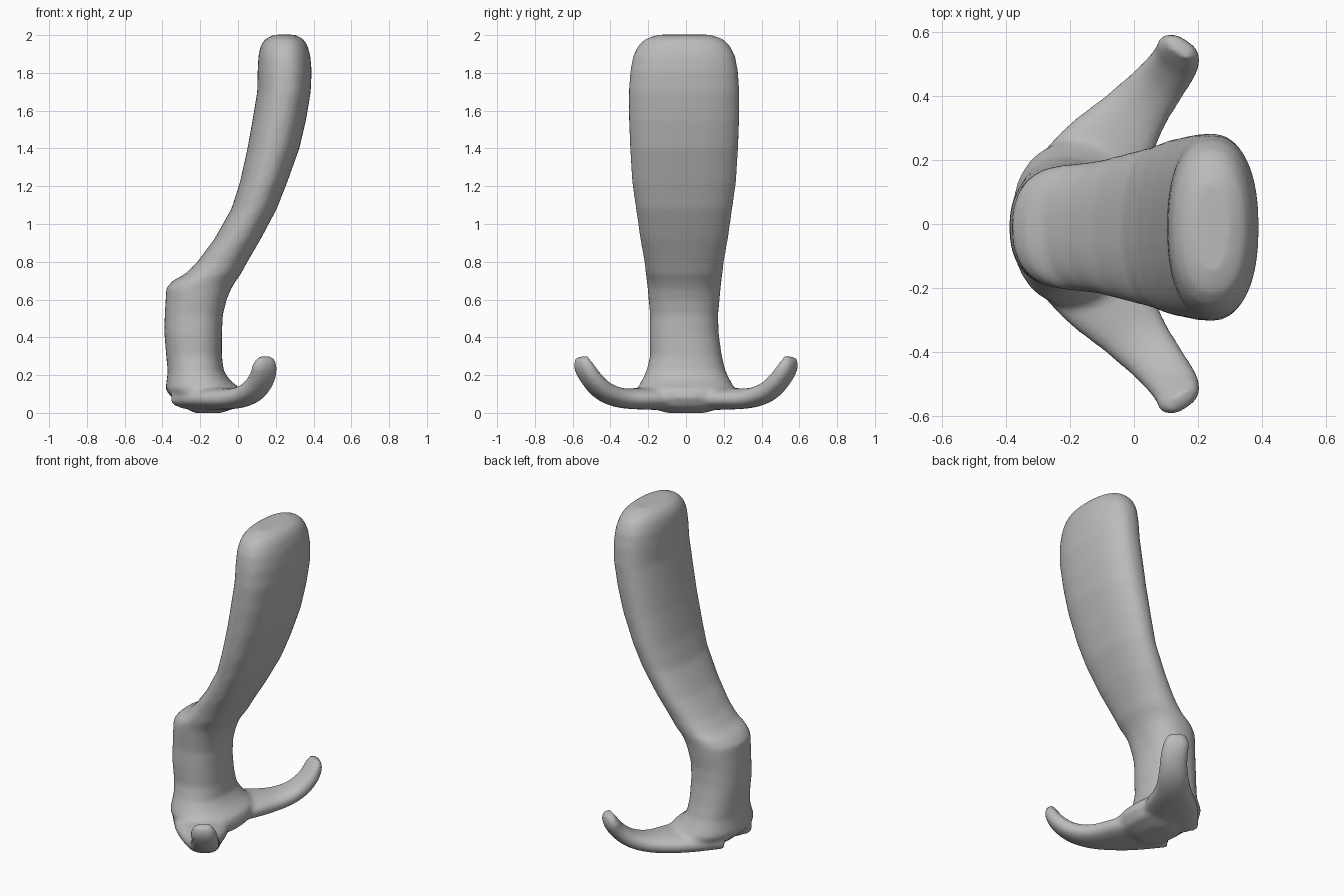
import bpy, bmesh, math
from mathutils import Vector

cube = bpy.data.objects.get("Cube")
if cube:
    bpy.data.objects.remove(cube, do_unlink=True)

grey = bpy.data.materials.new("plain grey")
grey.use_nodes = True
COLOUR = (0.5, 0.5, 0.5, 1)
grey.diffuse_color = COLOUR
grey.node_tree.nodes["Principled BSDF"].inputs["Base Color"].default_value = COLOUR

SIDES = 40


def add_loft(bm, sections, power=2.3):
    """Skin rounded sections given as (centre, half-axis u, half-axis v)."""
    rings = []
    for c, u, v in sections:
        ring = []
        for i in range(SIDES):
            a = math.tau * i / SIDES
            cu, sv = math.cos(a), math.sin(a)
            p = c + u * math.copysign(abs(cu) ** (2 / power), cu) \
                  + v * math.copysign(abs(sv) ** (2 / power), sv)
            ring.append(bm.verts.new(p))
        rings.append(ring)
    for lo, hi in zip(rings, rings[1:]):
        for i in range(SIDES):
            j = (i + 1) % SIDES
            bm.faces.new((lo[i], lo[j], hi[j], hi[i]))
    bm.faces.new(rings[0][::-1])
    bm.faces.new(rings[-1])


def catmull(points, steps=5):
    """Smooth a list of vectors through all of its points."""
    pts = [points[0]] + points + [points[-1]]
    out = []
    for p0, p1, p2, p3 in zip(pts, pts[1:], pts[2:], pts[3:]):
        for k in range(steps):
            t = k / steps
            out.append(0.5 * (2 * p1 + (p2 - p0) * t + (2 * p0 - 5 * p1 + 4 * p2 - p3) * t * t
                              + (3 * p1 - p0 - 3 * p2 + p3) * t ** 3))
    return out + [points[-1]]


bm = bmesh.new()

# Upright arm: height, rear x, front x, half width
profile = [
    (0.00, -0.23, -0.09, 0.10), (0.03, -0.29, 0.00, 0.20), (0.08, -0.35, 0.03, 0.25),
    (0.125, -0.385, 0.02, 0.26), (0.17, -0.378, -0.04, 0.235), (0.22, -0.372, -0.075, 0.21),
    (0.30, -0.38, -0.085, 0.19), (0.42, -0.39, -0.085, 0.183), (0.52, -0.388, -0.08, 0.18),
    (0.60, -0.383, -0.06, 0.188), (0.66, -0.38, -0.035, 0.193), (0.70, -0.345, -0.01, 0.198),
    (0.735, -0.28, 0.015, 0.203), (0.80, -0.215, 0.05, 0.21), (0.92, -0.125, 0.12, 0.232),
    (1.08, -0.035, 0.205, 0.255), (1.22, 0.01, 0.26, 0.275), (1.40, 0.05, 0.325, 0.286),
    (1.55, 0.077, 0.36, 0.292), (1.70, 0.102, 0.385, 0.293), (1.81, 0.104, 0.39, 0.285),
    (1.89, 0.108, 0.383, 0.27), (1.945, 0.12, 0.368, 0.242), (1.98, 0.145, 0.345, 0.205),
    (2.002, 0.19, 0.30, 0.14)]
add_loft(bm, [(Vector(((a + b) / 2, -0.01 if z > 0.3 else 0, z)),
               Vector(((b - a) / 2, 0, 0)), Vector((0, w, 0)))
              for z, a, b, w in profile])

# Two upturned hooks: path points with half width and half thickness
path = [(-0.22, 0.04, 0.075), (-0.10, 0.21, 0.075), (0.0, 0.345, 0.08),
        (0.075, 0.435, 0.115), (0.125, 0.50, 0.18), (0.142, 0.542, 0.25), (0.145, 0.55, 0.298)]
sizes = [(0.17, 0.06), (0.15, 0.058), (0.105, 0.052), (0.085, 0.05), (0.077, 0.047),
         (0.072, 0.04), (0.045, 0.022)]
centres = catmull([Vector(p) for p in path])
halves = catmull([Vector((w, t, 0)) for w, t in sizes])
across = Vector((0.84, -0.54, 0))
for side in (1, -1):
    mirror = Vector((1, side, 1))
    sections = []
    for i, (c, h) in enumerate(zip(centres, halves)):
        along = (centres[min(i + 1, len(centres) - 1)] - centres[max(i - 1, 0)]).normalized()
        up = along.cross(across).normalized()
        sections.append((c * mirror, across * mirror * h.x, up * mirror * h.y))
    add_loft(bm, sections)

bmesh.ops.recalc_face_normals(bm, faces=bm.faces)
mesh = bpy.data.meshes.new("coat_hook")
bm.to_mesh(mesh)
bm.free()
mesh.materials.append(grey)
hook = bpy.data.objects.new("coat_hook", mesh)
bpy.context.collection.objects.link(hook)

# Fuse the parts into one softly blended skin
remesh = hook.modifiers.new("fuse", 'REMESH')
remesh.mode = 'VOXEL'
remesh.voxel_size = 0.013
remesh.use_smooth_shade = True
soften = hook.modifiers.new("soften", 'SMOOTH')
soften.factor = 0.5
soften.iterations = 8
for poly in mesh.polygons:
    poly.use_smooth = True
